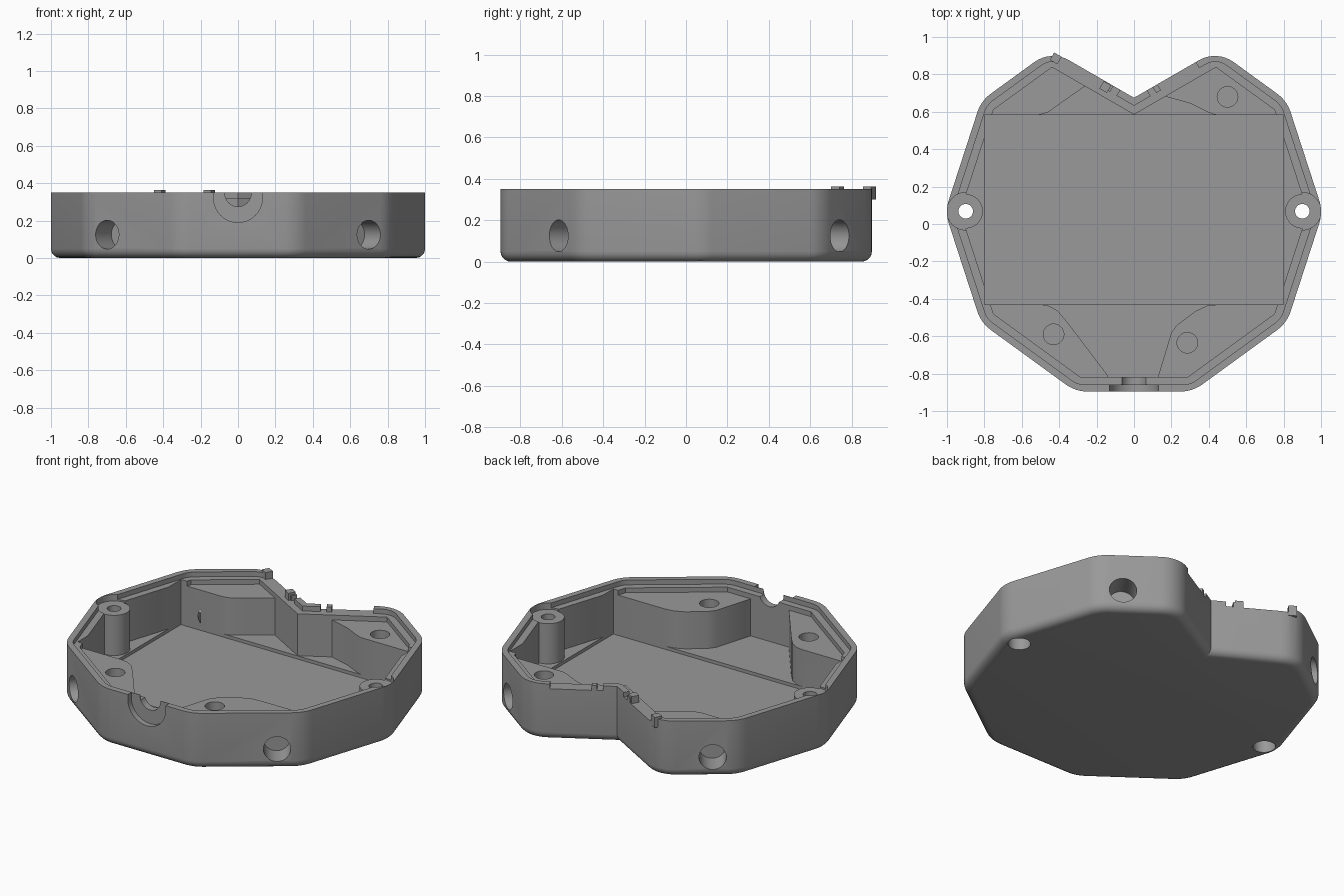
import bpy, bmesh, math
from mathutils import Vector, Matrix

if "Cube" in bpy.data.objects:
    bpy.data.objects.remove(bpy.data.objects["Cube"])

grey = bpy.data.materials.new("mid_grey")
grey.diffuse_color = (0.32, 0.32, 0.32, 1)
grey.use_nodes = True
grey.node_tree.nodes["Principled BSDF"].inputs["Base Color"].default_value = grey.diffuse_color

CY, APO, TOP, LEDGE, VALLEY = 0.065, 0.961, 0.35, 0.32, 0.675


def outline(inset, radius):
    """Ten-sided case outline with a V notch at the back, corners rounded."""
    a = APO - inset
    R = a / math.cos(math.radians(18))
    v0 = VALLEY - inset / math.cos(math.radians(30))
    pt = lambda deg: Vector((R * math.cos(math.radians(deg)), CY + R * math.sin(math.radians(deg))))
    p36, slope, t30 = pt(36), math.tan(math.radians(36)), math.tan(math.radians(30))
    x = (p36.y + slope * p36.x - v0) / (slope + t30)
    peak = Vector((x, v0 + t30 * x))
    right = [pt(-72), pt(-36), pt(0), p36, peak]
    sharp = right + [Vector((0, v0))] + [Vector((-p.x, p.y)) for p in reversed(right)]
    out = []
    n = len(sharp)
    for i, p in enumerate(sharp):
        if i == 5 or radius <= 0:
            out.append(p)
            continue
        d1 = (sharp[i - 1] - p).normalized()
        d2 = (sharp[(i + 1) % n] - p).normalized()
        half = d1.angle(d2) / 2
        r = radius * (0.85 if i in (4, 6) else 1)
        c = p + (d1 + d2).normalized() * (r / math.sin(half))
        t = r / math.tan(half)
        s, e = p + d1 * t - c, p + d2 * t - c
        a0 = math.atan2(s.y, s.x)
        sweep = math.pi - 2 * half
        for k in range(9):
            ang = a0 + sweep * k / 8
            out.append(c + Vector((math.cos(ang), math.sin(ang))) * r)
    return out


def loft(name, rings):
    """Closed solid through a stack of (points, z) rings."""
    bm = bmesh.new()
    loops = [[bm.verts.new((p[0], p[1], z)) for p in pts] for pts, z in rings]
    n = len(loops[0])
    bm.faces.new(loops[0][::-1])
    bm.faces.new(loops[-1])
    for lo, hi in zip(loops, loops[1:]):
        for i in range(n):
            j = (i + 1) % n
            bm.faces.new((lo[i], lo[j], hi[j], hi[i]))
    bmesh.ops.recalc_face_normals(bm, faces=bm.faces)
    me = bpy.data.meshes.new(name)
    bm.to_mesh(me)
    bm.free()
    ob = bpy.data.objects.new(name, me)
    bpy.context.collection.objects.link(ob)
    me.materials.append(grey)
    return ob


def prism(name, pts, z0, z1):
    return loft(name, [(pts, z0), (pts, z1)])


def circle(cx, cy, r, n=32):
    return [(cx + r * math.cos(2 * math.pi * i / n), cy + r * math.sin(2 * math.pi * i / n)) for i in range(n)]


def rect(x0, x1, y0, y1):
    return [(x0, y0), (x1, y0), (x1, y1), (x0, y1)]


def rod(name, start, direction, r, length):
    """Cylinder running from a point along a direction."""
    ob = prism(name, circle(0, 0, r), 0, length)
    rot = Vector(direction).to_track_quat('Z', 'Y').to_matrix().to_4x4()
    ob.data.transform(Matrix.Translation(start) @ rot)
    return ob


def arm_strip(name, x0, x1, d0, d1, z0, z1):
    """Bar following one arm of the V notch, d0..d1 measured inward."""
    s = 1 if x0 + x1 > 0 else -1
    along = Vector((s, math.tan(math.radians(30))))
    inward = Vector((s * 0.5, -math.cos(math.radians(30))))
    pts = [Vector((0, VALLEY)) + along * abs(x) + inward * d
           for x, d in ((x0, d0), (x1, d0), (x1, d1), (x0, d1))]
    return prism(name, pts, z0, z1)


def combine(target, other, op):
    m = target.modifiers.new("join", 'BOOLEAN')
    m.operation, m.object, m.solver = op, other, 'EXACT'
    bpy.context.view_layer.objects.active = target
    bpy.ops.object.modifier_apply(modifier=m.name)
    bpy.data.objects.remove(other, do_unlink=True)


def cut(other):
    combine(case, other, 'DIFFERENCE')


def add(other):
    combine(case, other, 'UNION')


# Outer body with a rounded bottom edge
F = 0.05
rings = [(outline(F * (1 - math.sin(a)), 0.2 - F * (1 - math.sin(a))), F * (1 - math.cos(a)))
         for a in [math.pi / 2 * k / 5 for k in range(6)]]
case = loft("case_shell", rings + [(outline(0, 0.2), TOP)])

# Stepped rim and main cavity
cut(prism("rim_step", outline(0.037, 0.12), LEDGE, 0.6))
cut(prism("cavity", outline(0.078, 0.0), 0.06, 0.6))

# Corner pads, clipped to the body
pads = [
    [(-0.14, -0.81), (-0.36, -0.52), (-0.41, -0.462), (-0.46, -0.435), (-0.5, -0.43)],
    [(0.13, -0.81), (0.2, -0.58), (0.23, -0.54), (0.33, -0.465), (0.39, -0.437), (0.45, -0.43)],
    [(0.1, 0.70), (0.3, 0.645), (0.39, 0.6), (0.43, 0.585), (0.47, 0.58)],
    [(-0.2, 0.78), (-0.4, 0.64), (-0.46, 0.597), (-0.5, 0.585), (-0.55, 0.58)],
]
for pts in pads:
    sx = 1 if pts[0][0] > 0 else -1
    sy = 1 if pts[0][1] > 0 else -1
    edge = pts[-1][1]
    poly = pts + [(sx * 1.1, edge), (sx * 1.1, sy * 1.1), (pts[0][0], sy * 1.1)]
    pad = prism("corner_pad", poly, 0.052, 0.29)
    combine(pad, prism("pad_limit", outline(0.05, 0.1), 0, 0.5), 'INTERSECT')
    add(pad)

# Screw posts, then the rectangular bay
for s in (1, -1):
    add(prism("screw_post", circle(s * 0.9, 0.068, 0.0915, 48), 0.053, 0.31))
cut(prism("bay", rect(-0.8, 0.8, -0.43, 0.583), 0.04, 0.6))

for s in (1, -1):
    # Screw seat, through hole and counterbore
    cut(prism("screw_seat", circle(s * 0.9, 0.068, 0.1, 48), 0.31, 0.6))
    cut(prism("screw_hole", circle(s * 0.9, 0.068, 0.039), -0.1, 0.6))
    cut(prism("counterbore", circle(s * 0.9, 0.068, 0.064), -0.1, 0.12))
    # Round side pockets
    for y, sy in ((-0.62, -1), (0.742, 1)):
        n = Vector((s * math.cos(math.radians(54)), sy * math.sin(math.radians(54)), 0))
        cut(rod("side_pocket", Vector((s * 0.703, y, 0.125)) + n * 0.1, -n, 0.077, 0.25))

# Blind holes in three pads
for x, y in ((0.5, 0.68), (-0.43, -0.59), (0.285, -0.635)):
    cut(prism("pad_hole", circle(x, y, 0.055), 0.21, 0.6))

# Front port: wide shallow recess and a narrow opening
cut(rod("port_recess", (0, -1.0, 0.32), (0, 1, 0), 0.13, 0.138))
cut(prism("port_recess_top", rect(-0.13, 0.13, -1, -0.862), 0.32, 0.6))
cut(rod("port_opening", (0, -1.0, 0.345), (0, 1, 0), 0.07, 0.25))

# Gaps in the rim along the notch
for x0, x1 in ((-0.40, -0.15), (-0.11, -0.075), (0.07, 0.1), (0.125, 0.33)):
    cut(arm_strip("rim_gap", x0, x1, -0.05, 0.06, LEDGE, 0.6))

# Small raised clips beside the cable gap
for x in (-0.405, -0.14):
    add(arm_strip("clip", x - 0.02, x + 0.02, 0.004, 0.05, 0.3, 0.364))

# Smooth rounded walls, sharp edges kept
bpy.ops.object.select_all(action='DESELECT')
case.select_set(True)
bpy.context.view_layer.objects.active = case
bpy.ops.object.shade_smooth_by_angle(angle=math.radians(25))
